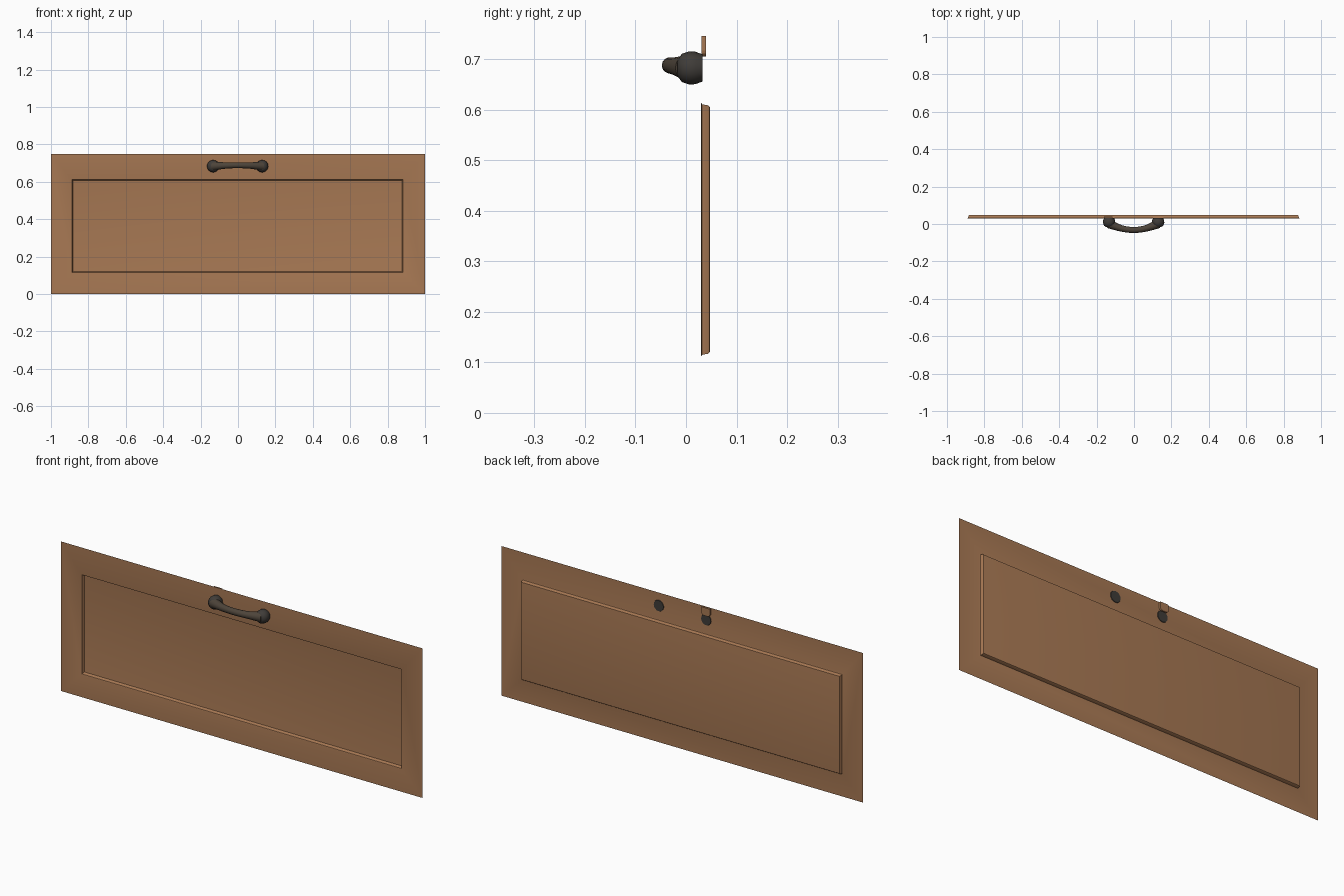
import bpy, bmesh, math
from mathutils import Matrix, Vector

old = bpy.data.objects.get("Cube")
if old:
    bpy.data.objects.remove(old, do_unlink=True)


def material(name, rgb):
    m = bpy.data.materials.new(name)
    m.use_nodes = True
    m.diffuse_color = (*rgb, 1)
    m.node_tree.nodes["Principled BSDF"].inputs["Base Color"].default_value = (*rgb, 1)
    return m


WOOD = material("warm_wood", (0.39, 0.19, 0.088))
IRON = material("dark_iron", (0.05, 0.045, 0.04))
WORN = material("worn_iron", (0.075, 0.058, 0.042))


def finish(bm, name, mat, smooth=True):
    mesh = bpy.data.meshes.new(name)
    bm.normal_update()
    bm.to_mesh(mesh)
    bm.free()
    mesh.materials.append(mat)
    obj = bpy.data.objects.new(name, mesh)
    bpy.context.collection.objects.link(obj)
    if smooth:
        bpy.ops.object.select_all(action="DESELECT")
        obj.select_set(True)
        bpy.context.view_layer.objects.active = obj
        bpy.ops.object.shade_smooth_by_angle(angle=math.radians(40))
    return obj


def skin(bm, rings, closed=True):
    """Join successive equal rings of vertices with quads."""
    for a, b in zip(rings, rings[1:]):
        n = len(a)
        for i in range(n):
            j = (i + 1) % n
            bm.faces.new((a[i], a[j], b[j], b[i]))


# Front sheet: nested rectangles stepping back into the recessed panel
bm = bmesh.new()
X0, X1, Z0, Z1 = -0.89, 0.885, 0.112, 0.614
steps = [(0, 0.030), (0.003, 0.032), (0.005, 0.043), (0.008, 0.047), (0.014, 0.048)]
rects = [(-1, 1, 0, 0.748, 0.030)]
rects += [(X0 + d, X1 - d, Z0 + d, Z1 - d, y) for d, y in steps]
rings = [[bm.verts.new(p) for p in ((a, y, c), (b, y, c), (b, y, d), (a, y, d))]
         for a, b, c, d, y in rects]
skin(bm, rings)
bm.faces.new(rings[-1])
finish(bm, "drawer_front", WOOD)

# Knobs at the handle ends: turned profile (radius, depth)
profile = [(0.027, 0.0325), (0.032, 0.019), (0.033, 0.007),
           (0.028, -0.008), (0.016, -0.017)]
for side, x in (("right", -0.133), ("left", 0.129)):
    bm = bmesh.new()
    rings = []
    for r, y in profile:
        ring = bmesh.ops.create_circle(
            bm, segments=16, radius=r,
            matrix=Matrix.Translation((x, y, 0.683)) @ Matrix.Rotation(math.pi / 2, 4, "X"))
        rings.append(ring["verts"])
    skin(bm, rings)
    bm.faces.new(rings[0])
    bm.faces.new(rings[-1])
    bmesh.ops.recalc_face_normals(bm, faces=bm.faces)
    finish(bm, "handle_knob_" + side, IRON)

# Bowed grip: tapered tube swept between the knobs
bm = bmesh.new()
rings = []
COUNT, SIDES = 17, 14
for i in range(COUNT):
    t = 2 * i / (COUNT - 1) - 1
    centre = Vector((0.13 * t - 0.002, -0.032 + 0.034 * t * t, 0.688 - 0.005 * t * t))
    radius = 0.016 + 0.010 * abs(t) ** 3
    tangent = Vector((0.13, 0.068 * t, 0)).normalized()
    outward = tangent.cross(Vector((0, 0, 1)))
    ring = []
    for k in range(SIDES):
        a = 2 * math.pi * k / SIDES
        ring.append(bm.verts.new(centre + radius * (
            math.cos(a) * outward + math.sin(a) * Vector((0, 0, 1)))))
    rings.append(ring)
skin(bm, rings)
bm.faces.new(rings[0])
bm.faces.new(rings[-1])
bmesh.ops.recalc_face_normals(bm, faces=bm.faces)
finish(bm, "handle_grip", WORN)

# Small catch behind the top edge
bm = bmesh.new()
bmesh.ops.create_cube(bm, size=1, matrix=Matrix.Translation((-0.137, 0.0355, 0.726))
                      @ Matrix.Diagonal((0.046, 0.009, 0.040, 1)))
bmesh.ops.bevel(bm, geom=[e for e in bm.edges
                          if all(v.co.z < 0.72 for v in e.verts)
                          and abs(e.verts[0].co.y - e.verts[1].co.y) > 0.005],
                offset=0.012, segments=3, affect="EDGES", profile=0.5)
finish(bm, "rear_catch", WOOD, smooth=False)
